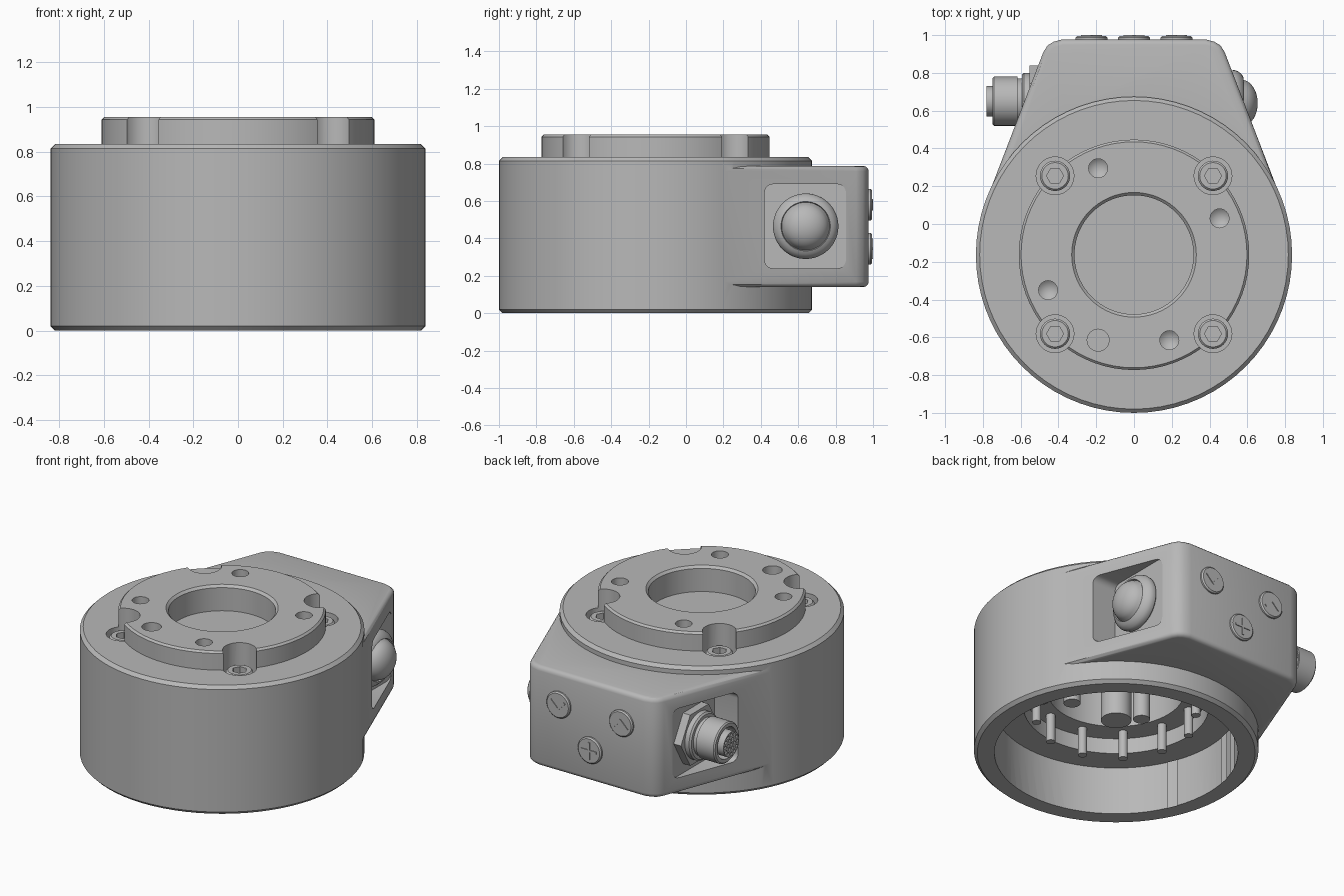
import bpy, bmesh
from math import sin, cos, pi, radians
from mathutils import Vector

if "Cube" in bpy.data.objects:
    bpy.data.objects.remove(bpy.data.objects["Cube"])

CY = -0.163                      # y of the main axis
R = 0.837                        # housing radius
UP = (0, 0, 1)

grey = bpy.data.materials.new("satin_grey")
grey.use_nodes = True
GREY = (0.48, 0.48, 0.48, 1)
grey.diffuse_color = GREY
grey.node_tree.nodes["Principled BSDF"].inputs["Base Color"].default_value = GREY


def finish(name, bm, loc=(0, 0, 0), axis=UP):
    bmesh.ops.recalc_face_normals(bm, faces=bm.faces)
    me = bpy.data.meshes.new(name)
    bm.to_mesh(me)
    bm.free()
    me.materials.append(grey)
    ob = bpy.data.objects.new(name, me)
    bpy.context.collection.objects.link(ob)
    if axis != UP:
        me.transform(Vector(axis).to_track_quat('Z', 'Y').to_matrix().to_4x4())
    ob.location = loc
    return ob


def lathe(name, profile, loc=(0, 0, 0), axis=UP, steps=72):
    """Spin (radius, height) points around an axis."""
    bm = bmesh.new()
    vs = [bm.verts.new((r, 0, h)) for r, h in profile]
    es = [bm.edges.new(p) for p in zip(vs, vs[1:])]
    bmesh.ops.spin(bm, geom=vs + es, cent=(0, 0, 0), axis=UP,
                   angle=2 * pi, steps=steps, use_merge=True)
    bmesh.ops.remove_doubles(bm, verts=bm.verts, dist=1e-5)
    return finish(name, bm, loc, axis)


def rod(name, r, h, loc, axis=UP, steps=32):
    return lathe(name, [(0, 0), (r, 0), (r, h), (0, h)], loc, axis, steps)


def box(name, size, loc, turn=0.0, round_x=0.0):
    """Box with optional turn about y and rounded edges along x."""
    bm = bmesh.new()
    bmesh.ops.create_cube(bm, size=1)
    bmesh.ops.scale(bm, vec=size, verts=bm.verts)
    if round_x:
        along = [e for e in bm.edges
                 if abs(e.verts[0].co.x - e.verts[1].co.x) > 1e-4]
        bmesh.ops.bevel(bm, geom=along, offset=round_x, segments=5,
                        profile=0.5, affect='EDGES')
    ob = finish(name, bm, loc)
    ob.rotation_euler.y = turn
    return ob


def apply(ob, mod):
    bpy.context.view_layer.objects.active = ob
    bpy.ops.object.modifier_apply(modifier=mod.name)


def boolean(ob, tool, op='DIFFERENCE'):
    bpy.context.view_layer.update()
    mod = ob.modifiers.new("cut", 'BOOLEAN')
    mod.operation, mod.object, mod.solver = op, tool, 'EXACT'
    apply(ob, mod)
    bpy.data.objects.remove(tool)


# Housing with the mounting flange on top
housing = lathe("housing", [
    (0, 0), (R - .02, 0), (R, .02), (R, .815), (R - .02, .835), (.61, .835),
    (.61, .943), (.598, .955), (0, .955)], (0, CY, 0))

# Control block that runs tangentially into the housing
side = [(.38, .977), (.425, .965), (.458, .945), (.48, .91)]
side += [((R - .004) * cos(radians(a)), CY + (R - .004) * sin(radians(a)))
         for a in (21, 14, 7, 0, -6)]
outline = side + [(-x, y) for x, y in reversed(side)]
bm = bmesh.new()
base = bm.faces.new([bm.verts.new((x, y, .14)) for x, y in outline])
top = bmesh.ops.extrude_face_region(bm, geom=[base])["geom"]
bmesh.ops.translate(bm, vec=(0, 0, .647),
                    verts=[v for v in top if isinstance(v, bmesh.types.BMVert)])
block = finish("control_block", bm)
bev = block.modifiers.new("round", 'BEVEL')
bev.width, bev.segments = .028, 3
bev.limit_method, bev.angle_limit = 'ANGLE', radians(50)
apply(block, bev)
boolean(housing, block, 'UNION')

# Stepped cavity underneath and the centring bore on top
boolean(housing, lathe("cavity", [
    (0, -.1), (.716, -.1), (.716, .31), (.545, .31), (.545, .41), (.4, .41),
    (.4, .7), (0, .7)], (0, CY, 0)))
boolean(housing, lathe("bore", [
    (0, .79), (.315, .79), (.315, .94), (.345, .97), (0, .97)], (0, CY, 0)))

# Side pockets
for s in (1, -1):
    boolean(housing, box("pocket", (.6, .435, .45), (s * .8, .638, .465),
                         round_x=.045))

# Screw notches with sunken socket screws
for sx in (1, -1):
    for sy in (1, -1):
        x, y = sx * .418, CY + sy * .418
        boolean(housing, rod("notch", .1, .4, (x, y, .76)))
        screw = lathe("socket_screw", [
            (0, .74), (.08, .74), (.08, .815), (.07, .825), (0, .825)],
            (x, y, 0), steps=32)
        boolean(screw, rod("hex", .045, .2, (x, y, .78), steps=6))

# Threaded and pin holes in the flange
for x, y in ((-.19, .295), (.453, .03), (-.455, -.35), (.187, -.615)):
    boolean(housing, lathe("hole", [
        (0, .84), (.05, .88), (.05, 1), (0, 1)], (x, y, 0), steps=24))
boolean(housing, rod("pin_hole", .058, .3, (-.19, -.615, .8)))

# Inner pins, post and small pillars
for i in range(12):
    a = radians(15 + 30 * i)
    rod("inner_pin", .027, .19, (.47 * cos(a), CY + .47 * sin(a), .23), steps=16)
rod("centre_post", .09, .5, (0, CY, .22))
for i in range(3):
    a = radians(75 + 120 * i)
    rod("inner_pillar", .05, .36, (.26 * cos(a), CY + .26 * sin(a), .35), steps=24)

# Indicator dome on the left side
dome = [(.125 * cos(radians(a)), .068 + .09 * sin(radians(a)))
        for a in range(10, 91, 10)]
lathe("indicator_dome", [
    (0, 0), (.155, 0), (.172, .015), (.175, .035), (.168, .055), (.15, .075),
    (.132, .084), (.128, .075)] + dome[:-1] + [(0, .158)],
    (.497, .64, .465), (1, 0, 0), 48)

# Cable connector on the right side
C = (-.497, .65, .465)
OUT = (-1, 0, 0)
rod("connector_nut", .19, .055, C, OUT, 6)
lathe("connector_sleeve", [
    (0, 0), (.15, 0), (.15, .085), (.14, .095), (.12, .095), (.12, .12),
    (.13, .12), (.13, .245), (.122, .253), (.1, .253), (.1, .13), (0, .13)],
    C, OUT, 48)
core = rod("connector_core", .08, .18, (-.6, .65, .465), OUT)
bm = bmesh.new()
for count, rad in ((1, 0), (6, .031), (12, .062)):
    for i in range(count):
        a = 2 * pi * i / count
        ring = bmesh.ops.create_cone(bm, cap_ends=True, segments=8,
                                     radius1=.011, radius2=.011, depth=.06)
        bmesh.ops.translate(bm, verts=ring["verts"],
                            vec=(rad * cos(a), rad * sin(a), .18))
boolean(core, finish("contacts", bm, (-.6, .65, .465), OUT))

# Push buttons on the back with raised marks
for x, z, mark in ((.225, .58, -1), (0, .345, 0), (-.225, .58, 1)):
    lathe("button", [(0, 0), (.085, 0), (.085, .027), (.077, .035), (0, .035)],
          (x, .96, z), (0, 1, 0), 36)
    if mark == 0:
        box("plus_mark", (.11, .006, .014), (x, .997, z))
        box("plus_mark", (.014, .006, .11), (x, .997, z))
    else:
        for s in (1, -1):
            box("arrow_mark", (.075, .006, .014), (x + s * .024, .997, z),
                turn=s * mark * radians(45))

# Smooth shading with sharp edges kept
bpy.ops.object.select_all(action='DESELECT')
for ob in bpy.context.collection.objects:
    if ob.type == 'MESH':
        ob.select_set(True)
bpy.context.view_layer.objects.active = housing
bpy.ops.object.shade_smooth_by_angle(angle=radians(30))
